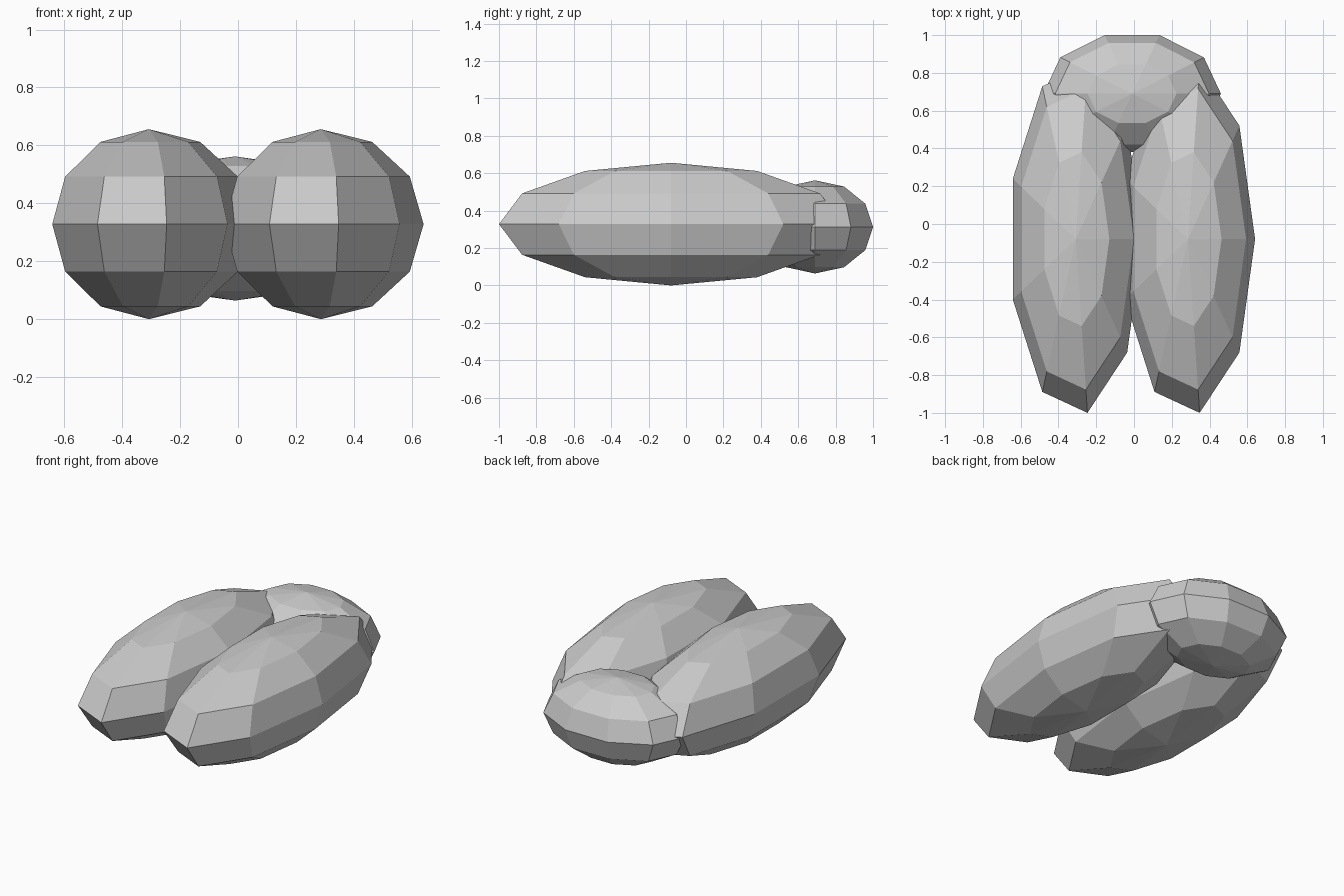
import bpy, bmesh, math
from mathutils import Matrix

if "Cube" in bpy.data.objects:
    bpy.data.objects.remove(bpy.data.objects["Cube"])


def pod(name, segments, centre, radii):
    """Low-poly ellipsoid with poles on z and one column of points facing +x."""
    bm = bmesh.new()
    bmesh.ops.create_uvsphere(bm, u_segments=segments, v_segments=6, radius=1)
    # turn the sphere so that an equator point lies exactly on +x
    v = min(bm.verts, key=lambda p: abs(p.co.z)).co
    turn = Matrix.Rotation(-math.atan2(v.y, v.x), 4, 'Z')
    place = Matrix.Translation(centre) @ Matrix.Diagonal((*radii, 1))
    bmesh.ops.transform(bm, matrix=place @ turn, verts=bm.verts)
    mesh = bpy.data.meshes.new(name)
    bm.to_mesh(mesh)
    bm.free()
    obj = bpy.data.objects.new(name, mesh)
    bpy.context.collection.objects.link(obj)
    return obj


# two long pods lying side by side
for name, x in (("left_pod", -0.308), ("right_pod", 0.286)):
    pod(name, 9, (x, -0.08, 0.328), (0.355, 0.934, 0.328))

# short wide pod joining them at the back
pod("back_pod", 10, (-0.01, 0.69, 0.313), (0.47, 0.326, 0.249))
